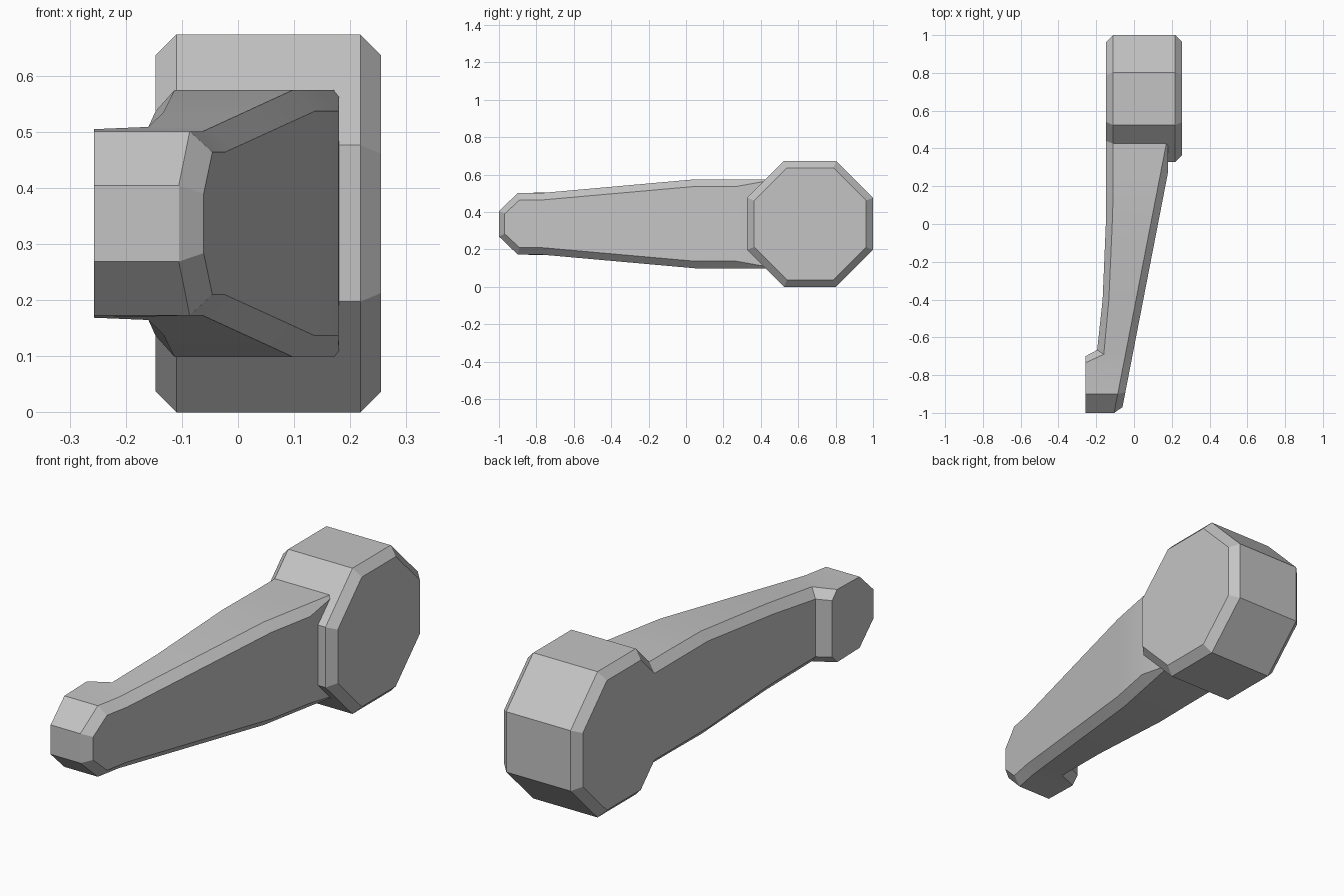
import bpy, bmesh, math

cube = bpy.data.objects.get("Cube")
if cube:
    bpy.data.objects.remove(cube, do_unlink=True)

MID = 0.3365          # height of the symmetry plane
BEVEL = 0.037

grey = bpy.data.materials.new("plain grey")
grey.use_nodes = True
colour = (0.55, 0.55, 0.55, 1)
grey.diffuse_color = colour
grey.node_tree.nodes["Principled BSDF"].inputs["Base Color"].default_value = colour


def finish(bm, name):
    bmesh.ops.remove_doubles(bm, verts=bm.verts, dist=0.0005)
    bmesh.ops.recalc_face_normals(bm, faces=bm.faces)
    mesh = bpy.data.meshes.new(name)
    bm.to_mesh(mesh)
    bm.free()
    mesh.materials.append(grey)
    ob = bpy.data.objects.new(name, mesh)
    bpy.context.collection.objects.link(ob)
    bpy.ops.object.select_all(action='DESELECT')
    ob.select_set(True)
    bpy.context.view_layer.objects.active = ob
    bpy.ops.object.shade_smooth_by_angle(angle=math.radians(25))
    return ob


def interp(knots, y):
    for (y0, h0), (y1, h1) in zip(knots, knots[1:]):
        if y <= y1:
            return h0 + (h1 - h0) * (y - y0) / (y1 - y0)
    return knots[-1][1]


# Octagonal hub, chamfered at both ends of its sideways axis
bm = bmesh.new()
rings = []
lo, hi, apothem = -0.147, 0.255, MID
for x, a in ((lo, apothem - BEVEL), (lo + BEVEL, apothem),
             (hi - BEVEL, apothem), (hi, apothem - BEVEL)):
    r = a / math.cos(math.pi / 8)
    rings.append([bm.verts.new((x, 0.6635 + r * math.cos((k + 0.5) * math.pi / 4),
                                MID + r * math.sin((k + 0.5) * math.pi / 4)))
                  for k in range(8)])
for p, q in zip(rings, rings[1:]):
    for k in range(8):
        n = (k + 1) % 8
        bm.faces.new((p[k], p[n], q[n], q[k]))
bm.faces.new(rings[0])
bm.faces.new(rings[-1])
finish(bm, "hub")

# Tapered arm: four long edges on the upper half, mirrored to the lower half
outer_h = ((-1, .068), (-.9, .164), (-.78, .164), (.05, .238), (.5, .238))
inner_h = ((-1, .068), (-.9, .164), (-.7, .13), (.05, .2), (.5, .2))
face_h = ((-.97, .053), (-.89, .127), (-.775, .127), (.05, .2), (.27, .2), (.46, .234))

inner_edge = ((-.257, -1), (-.257, -.9), (-.257, -.7), (-.195, -.667),
              (-.166, -.4), (-.147, .05), (-.147, .27), (-.147, .46))
inner_top = ((-.257, -1), (-.257, -.9), (-.257, -.735), (-.16, -.69),
             (-.133, -.4), (-.113, .05), (-.11, .27), (-.11, .46))
outer_top = [(.0885 + .194 * y, y) for y in (-1, -.9, -.78, -.69, -.4, .05, .27, .46)]
outer_face = [(min(.18, .127 + .194 * y), y)
              for y in (-.97, -.89, -.775, -.685, -.4, .05, .27, .46)]

bm = bmesh.new()


def row(points, heights, side):
    return [bm.verts.new((x, y, MID + side * interp(heights, y))) for x, y in points]


def halves(side):
    return [row(inner_edge, inner_h, side), row(inner_top, outer_h, side),
            row(outer_top, outer_h, side), row(outer_face, face_h, side)]


up, down = halves(1), halves(-1)
loop = up + down[::-1]
for p, q in zip(loop, loop[1:] + loop[:1]):
    for i in range(len(p) - 1):
        bm.faces.new((p[i], p[i + 1], q[i + 1], q[i]))

# Nose face, nose chamfer and the end buried in the hub
bm.faces.new((up[1][0], up[2][0], down[2][0], down[1][0]))
bm.faces.new((up[0][0], up[1][0], down[1][0], down[0][0]))
bm.faces.new((up[2][0], up[3][0], down[3][0], down[2][0]))
bm.faces.new([r[-1] for r in loop])
finish(bm, "arm")
